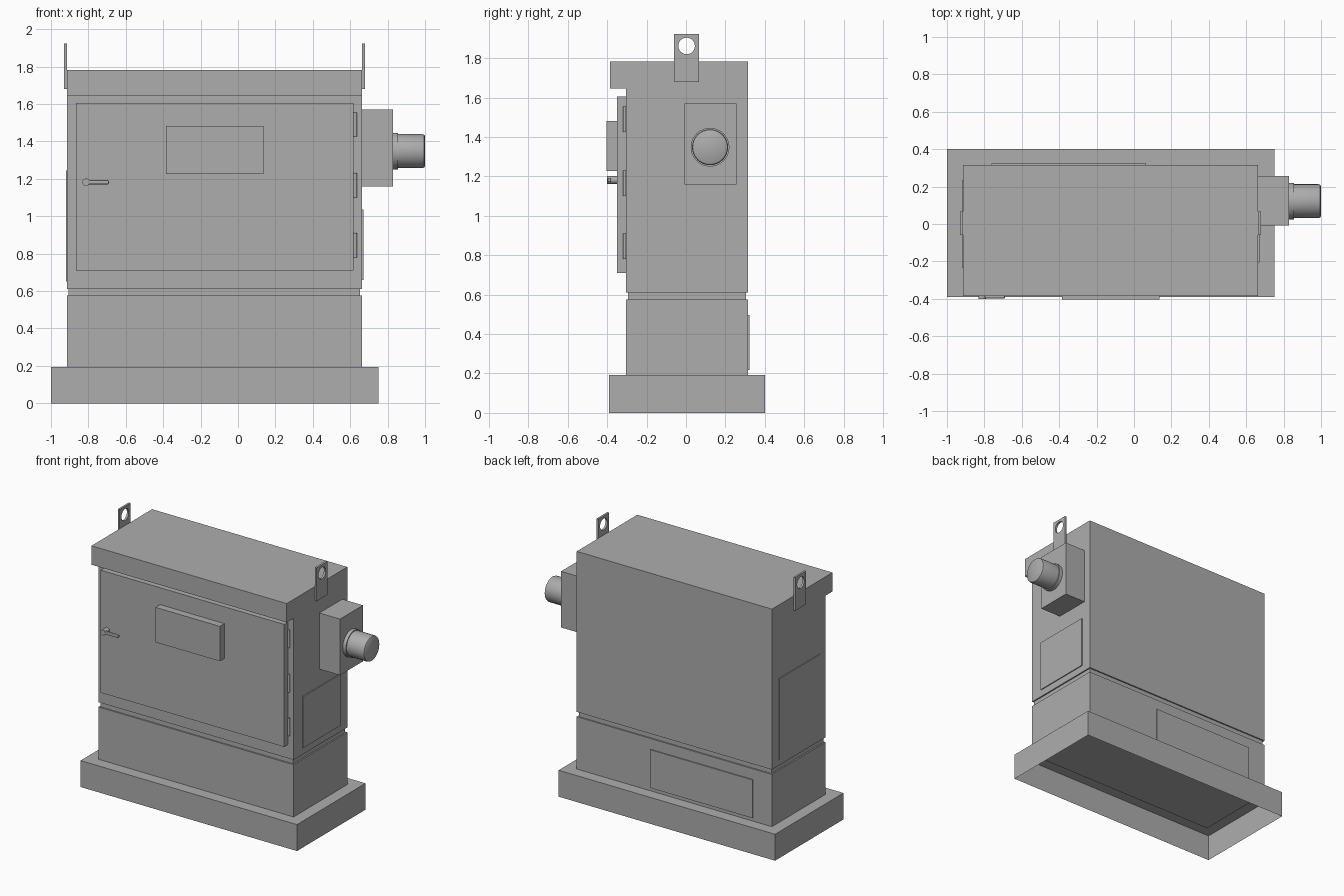
import bpy
import bmesh
import math
from mathutils import Matrix, Vector

if "Cube" in bpy.data.objects:
    bpy.data.objects.remove(bpy.data.objects["Cube"])

GREY = (0.42, 0.42, 0.42, 1)
paint = bpy.data.materials.new("grey_paint")
paint.use_nodes = True
paint.diffuse_color = GREY
paint.node_tree.nodes["Principled BSDF"].inputs["Base Color"].default_value = GREY


def finish(name, bm):
    bmesh.ops.recalc_face_normals(bm, faces=bm.faces)
    mesh = bpy.data.meshes.new(name)
    bm.to_mesh(mesh)
    bm.free()
    mesh.materials.append(paint)
    obj = bpy.data.objects.new(name, mesh)
    bpy.context.collection.objects.link(obj)
    return obj


def box(name, x, y, z, open_bottom=False):
    """Box from (min, max) ranges."""
    bm = bmesh.new()
    bmesh.ops.create_cube(bm, size=1)
    for v in bm.verts:
        v.co = Vector([(r[0] + r[1]) / 2 + c * (r[1] - r[0])
                       for r, c in zip((x, y, z), v.co)])
    obj = finish(name, bm)
    if open_bottom:
        bm = bmesh.new()
        bm.from_mesh(obj.data)
        floor = [f for f in bm.faces if f.normal.z < -0.9]
        bmesh.ops.delete(bm, geom=floor, context='FACES_ONLY')
        bm.to_mesh(obj.data)
        bm.free()
    return obj


def activate(obj):
    bpy.ops.object.select_all(action='DESELECT')
    obj.select_set(True)
    bpy.context.view_layer.objects.active = obj


def lathe(name, profile, origin, axis, steps=48):
    """Spin (radius, height) points about the given axis."""
    bm = bmesh.new()
    verts = [bm.verts.new((r, 0, h)) for r, h in profile]
    edges = [bm.edges.new(pair) for pair in zip(verts, verts[1:])]
    bmesh.ops.spin(bm, geom=verts + edges, cent=(0, 0, 0), axis=(0, 0, 1),
                   angle=2 * math.pi, steps=steps)
    bmesh.ops.remove_doubles(bm, verts=bm.verts, dist=0.0001)
    turn = Vector((0, 0, 1)).rotation_difference(Vector(axis)).to_matrix().to_4x4()
    bm.transform(Matrix.Translation(origin) @ turn)
    obj = finish(name, bm)
    activate(obj)
    bpy.ops.object.shade_smooth_by_angle(angle=math.radians(35))
    return obj


LEFT, RIGHT = -0.915, 0.663
FRONT, BACK = -0.305, 0.315
WIDTH, DEPTH = (LEFT, RIGHT), (FRONT, BACK)

# Plinth, hollow underneath, and the stacked cabinet shell
box("plinth", (-1, 0.75), (-0.39, 0.40), (0, 0.193), open_bottom=True)
box("lower_cabinet", WIDTH, DEPTH, (0.186, 0.575))
box("recessed_neck", (LEFT + 0.01, RIGHT - 0.01), (FRONT + 0.01, BACK - 0.01), (0.575, 0.61))
box("upper_cabinet", WIDTH, DEPTH, (0.61, 1.645))
box("roof_cap", WIDTH, (-0.385, BACK), (1.645, 1.783))

# Door with raised panel and hinges
box("door", (-0.865, 0.618), (-0.35, FRONT), (0.71, 1.605))
box("door_display_box", (-0.385, 0.135), (-0.403, -0.35), (1.227, 1.482))
for i, z in enumerate((0.845, 1.165, 1.49)):
    lathe(f"hinge_{i + 1}", [(0, 0), (0.009, 0), (0.009, 0.13), (0, 0.13)],
          (0.627, -0.311, z - 0.065), (0, 0, 1), 16)

# Door handle: pivot and lever
lathe("handle_pivot", [(0, 0), (0.02, 0), (0.02, 0.05), (0, 0.05)],
      (-0.812, -0.35, 1.182), (0, -1, 0), 24)
lever = box("handle_lever", (-0.812, -0.69), (-0.398, -0.38), (1.171, 1.193))
bevel = lever.modifiers.new("rounding", 'BEVEL')
bevel.width, bevel.segments = 0.006, 2

# Thin access plates on the sides and back
box("right_access_plate", (RIGHT, RIGHT + 0.007), (-0.205, 0.235), (0.66, 1.035))
box("left_access_plate", (LEFT - 0.005, LEFT), (-0.235, 0.235), (0.65, 1.245))
box("back_access_plate", (-0.762, 0.063), (BACK, BACK + 0.008), (0.218, 0.497))

# Side junction box with round connector
box("junction_box", (RIGHT, 0.83), (-0.008, 0.257), (1.16, 1.57))
lathe("connector",
      [(0, 0), (0.098, 0), (0.098, 0.026), (0.091, 0.026), (0.091, 0.155),
       (0.088, 0.165), (0.08, 0.17), (0, 0.17)],
      (0.83, 0.122, 1.348), (1, 0, 0))

# Lifting lugs with round eyes
eye = lathe("lug_eye_cutter", [(0, -2), (0.042, -2), (0.042, 2), (0, 2)],
            (0, 0.003, 1.862), (1, 0, 0), 32)
for side, x in (("left", (LEFT - 0.015, LEFT)), ("right", (RIGHT, RIGHT + 0.015))):
    lug = box(f"{side}_lifting_lug", x, (-0.06, 0.066), (1.68, 1.923))
    cut = lug.modifiers.new("eye", 'BOOLEAN')
    cut.operation, cut.object, cut.solver = 'DIFFERENCE', eye, 'EXACT'
    activate(lug)
    bpy.ops.object.modifier_apply(modifier="eye")
bpy.data.objects.remove(eye)
